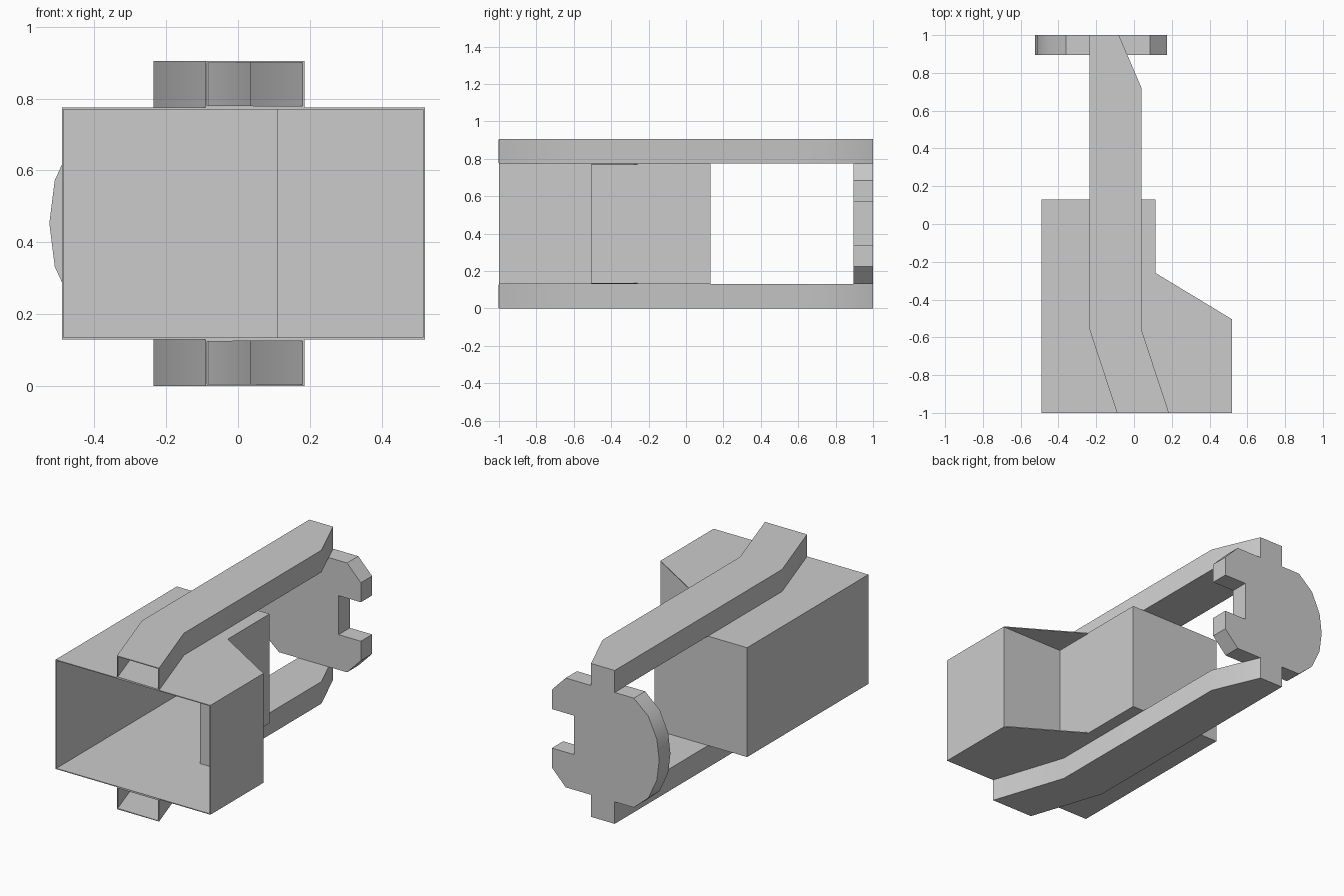
import bpy
import bmesh
from mathutils import Vector

if "Cube" in bpy.data.objects:
    bpy.data.objects.remove(bpy.data.objects["Cube"], do_unlink=True)

GREY = (0.6, 0.6, 0.6, 1.0)
grey = bpy.data.materials.new("plain grey")
grey.use_nodes = True
grey.diffuse_color = GREY
grey.node_tree.nodes["Principled BSDF"].inputs["Base Color"].default_value = GREY

WALL = 0.005           # sheet thickness
FRONT, BACK = -1.0, 1.0
LOW, HIGH = 0.13, 0.775  # bottom and top of the sleeve
TOP = 0.905


def prism(name, outline, start, end, axis="z", open_front=False):
    """Extrude an outline along z or y; optionally hollow it, open at the front."""
    bm = bmesh.new()
    place = (lambda a, b, d: (a, b, d)) if axis == "z" else (lambda a, b, d: (a, d, b))
    face = bm.faces.new([bm.verts.new(place(a, b, start)) for a, b in outline])
    extruded = bmesh.ops.extrude_face_region(bm, geom=[face], use_keep_orig=True)
    moved = [v for v in extruded["geom"] if isinstance(v, bmesh.types.BMVert)]
    bmesh.ops.translate(bm, verts=moved, vec=Vector(place(0, 0, end - start)))
    bmesh.ops.recalc_face_normals(bm, faces=bm.faces)
    if open_front:
        mouth = [f for f in bm.faces if all(abs(v.co.y - FRONT) < 1e-4 for v in f.verts)]
        bmesh.ops.delete(bm, geom=mouth, context="FACES")
    mesh = bpy.data.meshes.new(name)
    bm.to_mesh(mesh)
    bm.free()
    mesh.materials.append(grey)
    obj = bpy.data.objects.new(name, mesh)
    bpy.context.collection.objects.link(obj)
    bpy.ops.object.select_all(action="DESELECT")
    obj.select_set(True)
    bpy.context.view_layer.objects.active = obj
    if open_front:
        shell = obj.modifiers.new("shell", "SOLIDIFY")
        shell.thickness = WALL
        shell.offset = -1
        shell.use_even_offset = True
        bpy.ops.object.modifier_apply(modifier="shell")
    bpy.ops.object.shade_smooth_by_angle()
    return obj


# Hollow sleeve, wide at the open front and stepped in behind
left, step, right = 0.52, 0.115, -0.49
shoulder, sleeve_back = -0.505, 0.13
prism("sleeve", [(right, FRONT), (left, FRONT), (left, shoulder), (step, shoulder),
                 (step, sleeve_back), (right, sleeve_back)], LOW, HIGH, open_front=True)

# Thin triangular fins that continue the sleeve's top and bottom sheets
fin = [(left, shoulder), (step, -0.26), (step, shoulder)]
prism("lower_fin", fin, LOW, LOW + WALL)
prism("upper_fin", fin, HIGH - WALL, HIGH)

# Hollow bent arms below and above the sleeve
arm = [(-0.09, FRONT), (0.185, FRONT), (0.04, -0.56), (0.04, 0.72),
       (-0.08, BACK), (-0.235, BACK), (-0.235, -0.56)]
prism("lower_arm", arm, 0, LOW, open_front=True)
prism("upper_arm", arm, HIGH, TOP, open_front=True)

# End plate: symmetric about mid height, rounded on one side, notched on the other
middle = (LOW + HIGH) / 2
half = [(0.03, 0.115), (0.175, 0.115), (0.175, 0.23), (0.085, 0.3225),
        (-0.36, 0.3225), (-0.455, 0.24), (-0.51, 0.12)]
upper = [(x, middle + h) for x, h in half]
lower = [(x, middle - h) for x, h in reversed(half)]
prism("end_plate", upper + [(-0.525, middle)] + lower, 0.895, BACK, axis="y")
